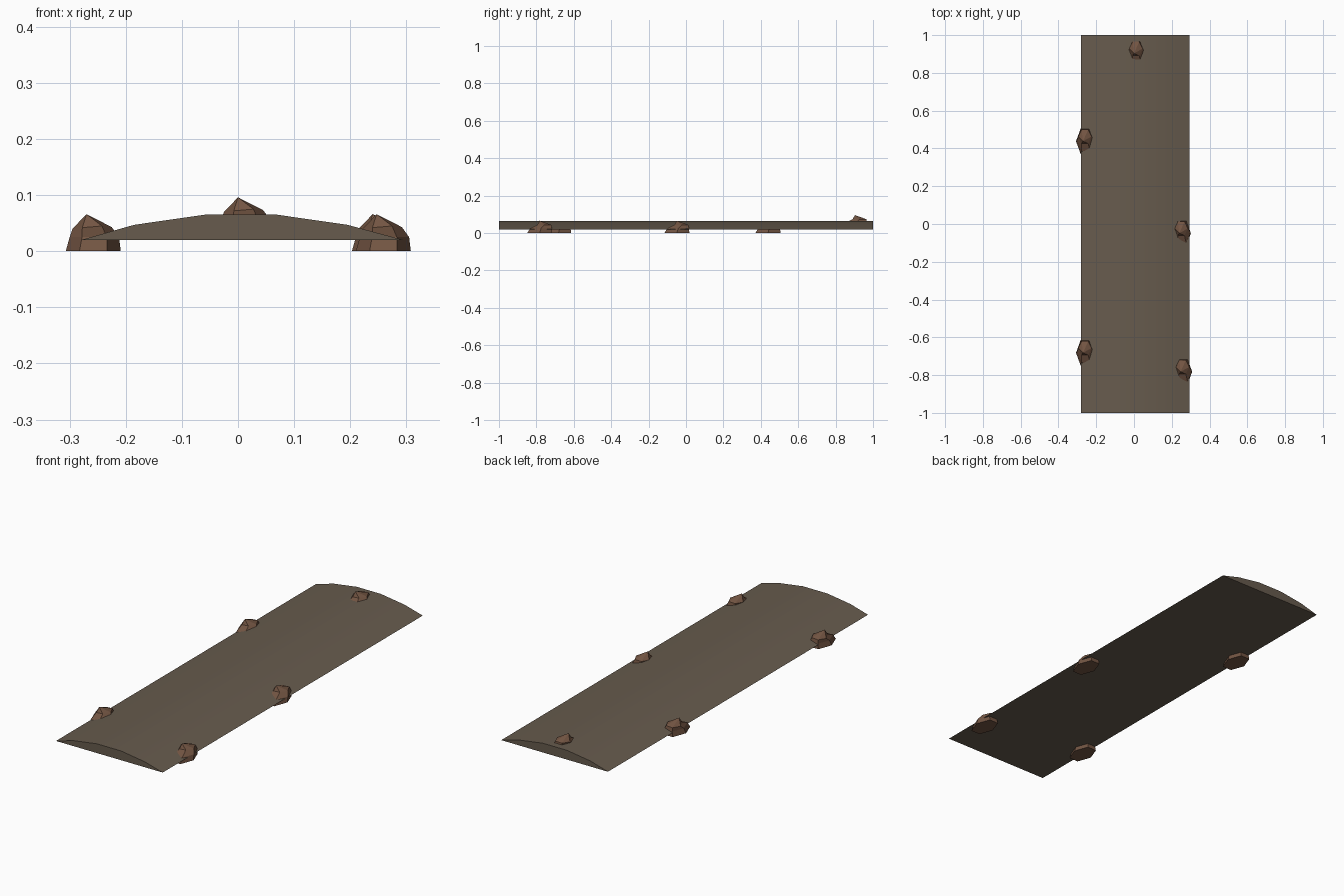
import bpy, bmesh, math

if "Cube" in bpy.data.objects:
    bpy.data.objects.remove(bpy.data.objects["Cube"])


def material(name, rgb):
    m = bpy.data.materials.new(name)
    m.diffuse_color = (*rgb, 1)
    m.use_nodes = True
    m.node_tree.nodes["Principled BSDF"].inputs["Base Color"].default_value = m.diffuse_color
    return m


def make_object(name, bm, mat):
    bmesh.ops.recalc_face_normals(bm, faces=bm.faces)
    me = bpy.data.meshes.new(name)
    bm.to_mesh(me)
    bm.free()
    me.materials.append(mat)
    ob = bpy.data.objects.new(name, me)
    bpy.context.collection.objects.link(ob)
    return ob


soil = material("soil", (0.135, 0.105, 0.075))
stone = material("stone", (0.17, 0.09, 0.055))

# Domed path strip: cross-section extruded along y
profile = [(-0.28, 0.02), (-0.185, 0.047), (-0.06, 0.065),
           (0.07, 0.065), (0.195, 0.047), (0.295, 0.02)]
bm = bmesh.new()
end = bm.faces.new([bm.verts.new((x, -1, z)) for x, z in profile])
out = bmesh.ops.extrude_face_region(bm, geom=[end], use_keep_orig=True)
moved = [v for v in out["geom"] if isinstance(v, bmesh.types.BMVert)]
bmesh.ops.translate(bm, verts=moved, vec=(0, 2, 0))
path = make_object("path_strip", bm, soil)
bpy.context.view_layer.objects.active = path
path.select_set(True)
bpy.ops.object.shade_smooth_by_angle(angle=math.radians(30))


# Faceted stone: three six-sided rings closed by an off-centre peak
def rock(name, x, y, z):
    rings = [((0.012, 0.003), (0.049, 0.069), [0] * 6),
             ((0.014, 0.010), (0.044, 0.060), [0.025] * 6),
             ((0.010, 0.028), (0.035, 0.038),
              [0.043, 0.044, 0.042, 0.040, 0.042, 0.045])]
    bm = bmesh.new()
    loops = []
    for (cx, cy), (rx, ry), heights in rings:
        loops.append([bm.verts.new((cx + rx * math.cos(i * math.pi / 3),
                                    cy + ry * 1.12 * math.sin(i * math.pi / 3), h))
                      for i, h in enumerate(heights)])
    for lo, hi in zip(loops, loops[1:]):
        for i in range(6):
            j = (i + 1) % 6
            bm.faces.new((lo[i], lo[j], hi[j], hi[i]))
    peak = bm.verts.new((0, 0.003, 0.066))
    for i in range(6):
        bm.faces.new((loops[2][i], loops[2][(i + 1) % 6], peak))
    bm.faces.new(loops[0][::-1])
    make_object(name, bm, stone).location = (x, y, z)


# Stones along both edges, and one on the crown
for i, (x, y, z) in enumerate([(0, 0.90, 0.03), (-0.27, 0.435, 0), (-0.27, -0.685, 0),
                               (0.24, -0.052, 0), (0.247, -0.785, 0)]):
    rock(f"stone_{i + 1}", x, y, z)
